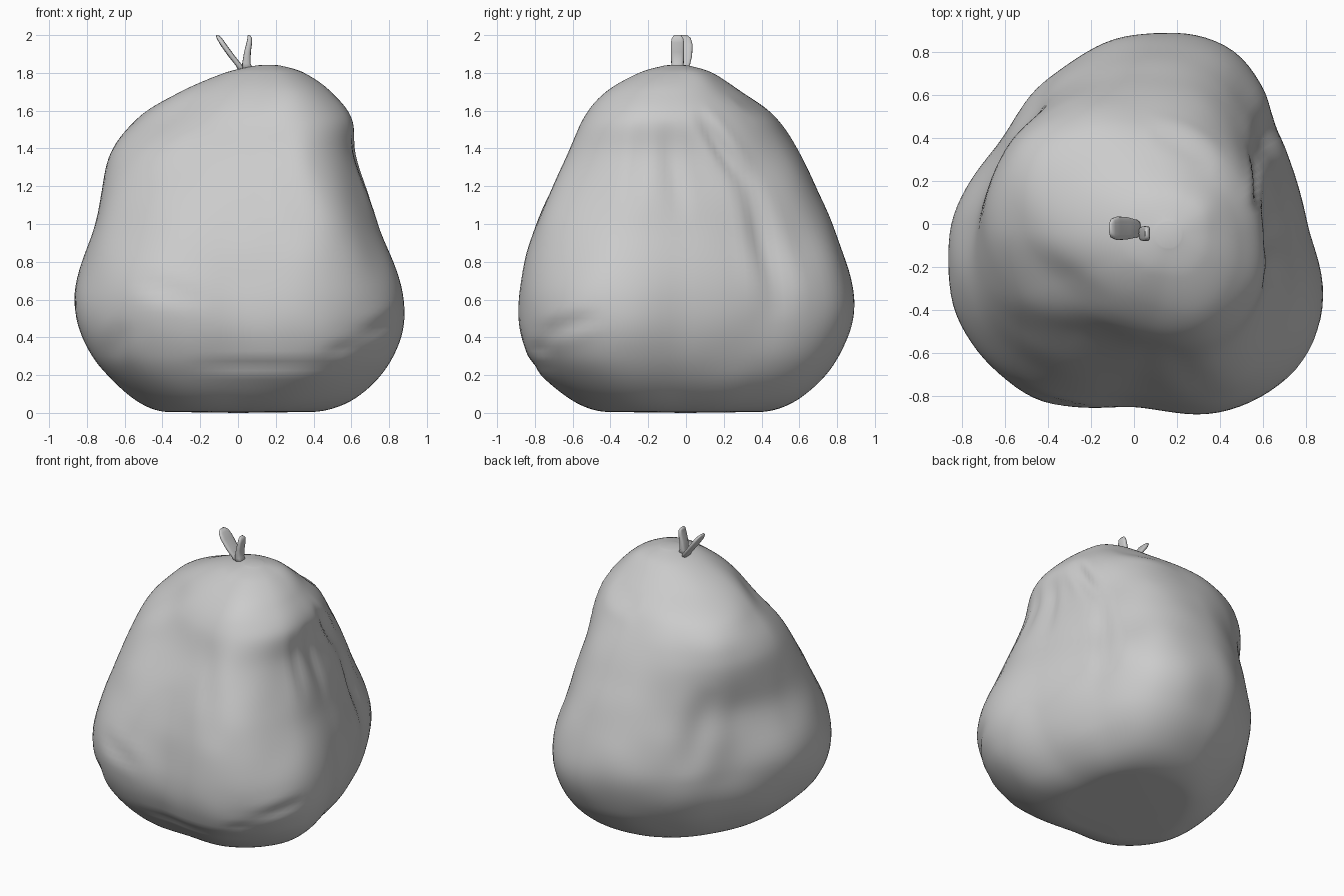
import bpy, bmesh, math
from mathutils import Vector, noise

if "Cube" in bpy.data.objects:
    bpy.data.objects.remove(bpy.data.objects["Cube"])

# Body sections: z, centre x, centre y, then radius every 30 degrees from +x
SECTIONS = [
    [0.005, 0, 0, .37, .39, .41, .38, .35, .32, .34, .41, .42, .40, .44, .43],
    [0.08, 0, 0, .58, .59, .65, .59, .52, .50, .54, .62, .65, .61, .69, .70],
    [0.30, 0, 0, .76, .75, .86, .79, .71, .68, .74, .85, .86, .80, .925, .92],
    [0.60, 0, 0, .81, .79, .93, .88, .79, .74, .85, .93, .93, .85, .985, .985],
    [1.00, 0, 0, .71, .70, .79, .77, .71, .68, .74, .81, .78, .75, .89, .83],
    [1.35, .03, -.02, .58, .60, .63, .63, .67, .72, .71, .65, .56, .57, .69, .66],
    [1.56, .06, -.03, .53, .51, .50, .50, .57, .63, .57, .46, .44, .47, .58, .59],
    [1.70, .10, -.05, .39, .37, .34, .34, .37, .41, .40, .34, .32, .34, .42, .42],
    [1.80, .14, -.05, .21, .22, .20, .19, .20, .21, .21, .20, .19, .19, .22, .22],
]
# Fabric creases: start angle, start z, end angle, end z, width, depth
CREASES = [
    (10, 1.60, 32, 1.20, .05, .022), (30, 1.30, 38, .50, .06, .020),
    (-8, 1.55, -2, 1.00, .05, .010), (-22, 1.55, -20, 1.05, .04, .008),
    (-50, .25, -110, .25, .03, .008), (-28, .52, -50, .41, .04, .012),
    (-60, .32, -50, .36, .03, .008), (-128, .72, -100, .58, .05, .008),
    (-130, .48, -140, .28, .05, .008), (-75, 1.50, -65, .85, .07, .008),
    (138, 1.20, 125, .60, .09, .014), (90, 1.62, 45, 1.64, .05, .016),
]
SIDES, STEPS = 120, 10


def spline(p0, p1, p2, p3, t):
    return .5 * (2 * p1 + (p2 - p0) * t + (2 * p0 - 5 * p1 + 4 * p2 - p3) * t * t
                 + (3 * p1 - p0 - 3 * p2 + p3) * t ** 3)


def ring_radius(radii, deg):
    f = (deg % 360) / 30
    i = int(f)
    return spline(*(radii[(i + k) % 12] for k in (-1, 0, 1, 2)), f - i)


def crease_offset(deg, z):
    total = 0
    for a0, z0, a1, z1, width, depth in CREASES:
        # unwrap to metres around the body
        px = ((deg - a0 + 180) % 360 - 180) * .0125
        pz = z - z0
        dx, dz = (a1 - a0) * .0125, z1 - z0
        t = max(0, min(1, (px * dx + pz * dz) / (dx * dx + dz * dz)))
        e = math.hypot(px - t * dx, pz - t * dz) / width
        total += depth * math.sin(math.pi * t) * (
            .4 * math.exp(-((e - 1.7) ** 2)) - math.exp(-e * e))
    return total


def finish(bm, name):
    bmesh.ops.recalc_face_normals(bm, faces=bm.faces)
    for f in bm.faces:
        f.smooth = True
    me = bpy.data.meshes.new(name)
    bm.to_mesh(me)
    bm.free()
    ob = bpy.data.objects.new(name, me)
    bpy.context.collection.objects.link(ob)
    return ob


def skin(bm, rings):
    for a, b in zip(rings, rings[1:]):
        n = len(a)
        for j in range(n):
            bm.faces.new((a[j], a[(j + 1) % n], b[(j + 1) % n], b[j]))


# Slumped pear-shaped cushion
def make_body():
    bm = bmesh.new()
    # end rows give a soft rim at the base and a rounded crown
    tables = [[.08, 0, 0] + [.2] * 12] + SECTIONS + [[1.84, .16, -.05] + [.06] * 12]
    rings = []
    for i in range(1, len(tables) - 1):
        last = i == len(tables) - 2
        nxt = [tables[min(i + k, len(tables) - 1)] for k in (-1, 0, 1, 2)]
        for s in range(STEPS + (1 if last else 0)):
            row = [spline(*vals, s / STEPS) for vals in zip(*nxt)]
            z, cx, cy, radii = row[0], row[1], row[2], row[3:]
            fade = min(1, max(0, z) / .2) * min(1, max(0, (1.8 - z) / .2))
            ring = []
            for j in range(SIDES):
                deg = 360 * j / SIDES
                a = math.radians(deg)
                r = ring_radius(radii, deg)
                p = Vector((r * math.cos(a), r * math.sin(a), z))
                r += fade * (crease_offset(deg, z) + .01 * noise.noise(p * 3.5))
                ring.append(bm.verts.new((cx + r * math.cos(a), cy + r * math.sin(a), max(z, .003))))
            rings.append(ring)
    skin(bm, rings)
    for ring, tip in ((rings[0], (0, 0, 0)), (rings[-1], (.16, -.05, 1.843))):
        v = bm.verts.new(tip)
        for j in range(SIDES):
            bm.faces.new((v, ring[j], ring[(j + 1) % SIDES]))
    return finish(bm, "cushion_body")


# Fabric pull tab: rounded flat section swept along x/z path points
def make_tab(name, path):
    bm = bmesh.new()
    rings = []
    for x, y, z, thick, wide in path:
        ring = []
        for j in range(16):
            a = math.tau * j / 16
            c, s = math.cos(a), math.sin(a)
            ring.append(bm.verts.new((
                x + thick / 2 * math.copysign(abs(c) ** .6, c),
                y + wide / 2 * math.copysign(abs(s) ** .6, s), z)))
        rings.append(ring)
    skin(bm, rings)
    bm.faces.new(rings[0])
    bm.faces.new(rings[-1])
    return finish(bm, name)


make_body()
make_tab("pull_tab_left", [
    (.025, -.025, 1.80, .035, .06), (.005, -.022, 1.84, .036, .085),
    (-.035, -.020, 1.89, .036, .105), (-.078, -.020, 1.95, .034, .11),
    (-.100, -.020, 1.985, .028, .09), (-.110, -.020, 2.0, .014, .05)])
make_tab("pull_tab_right", [
    (.055, -.045, 1.81, .065, .06), (.044, -.045, 1.85, .044, .066),
    (.050, -.045, 1.91, .036, .070), (.060, -.045, 1.96, .030, .070),
    (.062, -.045, 1.985, .024, .06), (.058, -.045, 2.0, .012, .035)])
